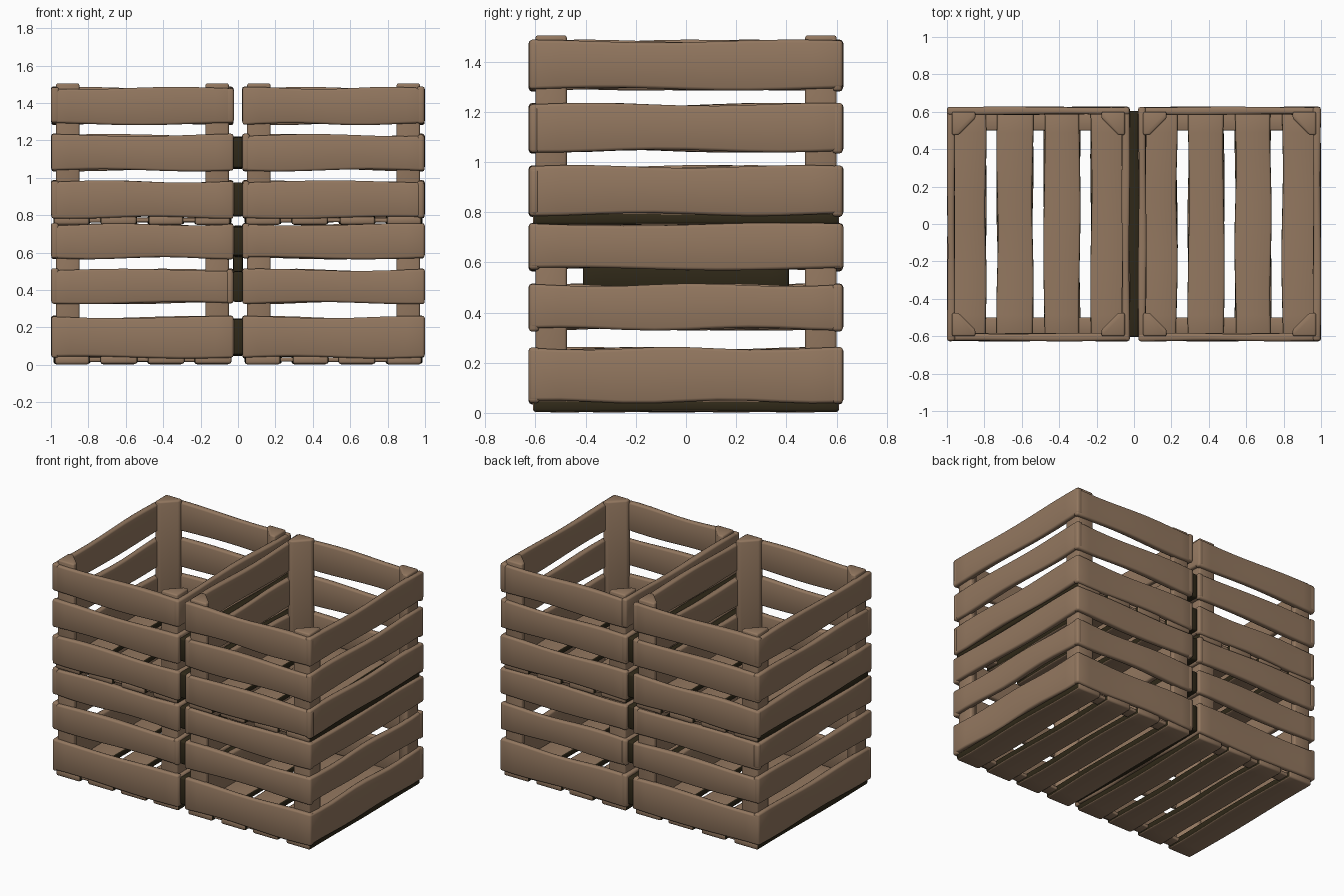
import bpy, bmesh, math, random
from mathutils import Vector

random.seed(4)
cube = bpy.data.objects.get("Cube")
if cube:
    bpy.data.objects.remove(cube)


def material(name, rgb):
    m = bpy.data.materials.new(name)
    m.use_nodes = True
    m.diffuse_color = (*rgb, 1)
    m.node_tree.nodes["Principled BSDF"].inputs["Base Color"].default_value = (*rgb, 1)
    return m


WOOD = material("brown_wood", (0.29, 0.185, 0.115))
SHADE = material("dark_stained_wood", (0.028, 0.021, 0.009))


def finish(name, bm, mats):
    bmesh.ops.recalc_face_normals(bm, faces=bm.faces)
    mesh = bpy.data.meshes.new(name)
    bm.to_mesh(mesh)
    bm.free()
    for m in mats:
        mesh.materials.append(m)
    obj = bpy.data.objects.new(name, mesh)
    bpy.context.collection.objects.link(obj)
    return obj


def round_edges(bm, width):
    sharp = [e for e in bm.edges if e.calc_face_angle(0) > 0.6]
    bmesh.ops.bevel(bm, geom=sharp, offset=width, segments=2, profile=0.5, affect='EDGES')


def board(name, lo, hi, mats=(WOOD,), warp=0.006, dark_edges=False):
    """Rounded plank between two corners, gently warped along its length."""
    lo, hi = Vector(lo), Vector(hi)
    size, mid = hi - lo, (lo + hi) / 2
    axis = max(range(3), key=lambda i: size[i])
    bm = bmesh.new()
    bmesh.ops.create_cube(bm, size=1)
    for v in bm.verts:
        v.co = Vector(v.co[i] * size[i] for i in range(3))
    along = [e for e in bm.edges
             if abs((e.verts[0].co - e.verts[1].co)[axis]) > size[axis] * 0.5]
    bmesh.ops.subdivide_edges(bm, edges=along, cuts=9, use_grid_fill=True)
    round_edges(bm, min(0.012, min(size) * 0.3))
    if dark_edges:
        bm.normal_update()
        for f in bm.faces:
            f.material_index = int(abs(f.normal.x) > 0.6)
    phase = random.uniform(0, 6)
    freq = random.uniform(5, 9)
    for v in bm.verts:
        t = v.co[axis]
        for i in range(3):
            if i != axis:
                side = 1.9 if v.co[i] > 0 else 0
                amount = warp if size[i] > 0.1 else warp * 0.4
                v.co[i] += amount * math.sin(freq * t + phase + side + i)
        v.co += mid
    return finish(name, bm, mats)


def post(name, x, y, sx, sy, z0, z1):
    """Corner post with its inner corner cut off."""
    near, mid, far = 0.025, 0.06, 0.15
    outline = [(near, near), (far, near), (far, mid), (mid, far), (near, far)]
    bm = bmesh.new()
    base = bm.faces.new([bm.verts.new((x + sx * a, y + sy * b, z0)) for a, b in outline])
    top = bmesh.ops.extrude_face_region(bm, geom=[base])["geom"]
    for v in top:
        if isinstance(v, bmesh.types.BMVert):
            v.co.z = z1
    bmesh.ops.recalc_face_normals(bm, faces=bm.faces)
    round_edges(bm, 0.01)
    return finish(name, bm, (WOOD,))


HALF_Y = 0.625
THICK = 0.04


def crate(tag, x0, x1, floor_z, rows, post_top):
    # slatted walls
    for n, (z0, z1) in enumerate(rows):
        for s, side in ((-1, "front"), (1, "back")):
            ya, yb = sorted((s * HALF_Y, s * (HALF_Y - THICK)))
            board(f"{tag}_{side}_slat_{n}", (x0, ya, z0), (x1, yb, z1))
        for xa, side in ((x0, "right"), (x1 - THICK, "left")):
            board(f"{tag}_{side}_slat_{n}", (xa, -HALF_Y, z0 + 0.004),
                  (xa + THICK, HALF_Y, z1 + 0.002))
    # corner posts
    for x, sx in ((x0, 1), (x1, -1)):
        for sy in (-1, 1):
            side = ("right" if sx > 0 else "left") + ("_front" if sy < 0 else "_back")
            post(f"{tag}_{side}_post", x, -HALF_Y * -sy, sx, -sy, floor_z + 0.02, post_top)
    # floor boards and the two cleats that carry them
    inset, gap = 0.015, 0.06
    width = (x1 - x0 - 2 * inset - 3 * gap) / 4
    for n in range(4):
        a = x0 + inset + n * (width + gap)
        board(f"{tag}_floor_board_{n}", (a, -HALF_Y + 0.015, floor_z),
              (a + width, HALF_Y - 0.015, floor_z + 0.045),
              (WOOD, SHADE), 0.004, True)
    for s in (-1, 1):
        ya, yb = sorted((s * 0.5, s * 0.59))
        board(f"{tag}_floor_cleat_{'front' if s < 0 else 'back'}",
              (x0 + 0.04, ya, floor_z + 0.012), (x1 - 0.04, yb, floor_z + 0.036), warp=0.002)


LOWER = [(0.04, 0.255), (0.33, 0.508), (0.57, 0.75)]
UPPER = [(0.787, 0.98), (1.04, 1.228), (1.287, 1.48)]
for side, x0, x1 in (("right", -0.998, -0.024), ("left", 0.024, 0.998)):
    crate(f"lower_{side}_crate", x0, x1, 0.004, LOWER, 0.755)
    crate(f"upper_{side}_crate", x0, x1, 0.75, UPPER, 1.505)

# dark packing strips where the neighbouring crates touch
for n, (z0, z1) in enumerate(LOWER + UPPER[:2]):
    board(f"packing_strip_{n}", (-0.03, -0.605, z0 + 0.01), (0.03, 0.605, z1 - 0.01),
          (SHADE,), 0.004)
board("packing_bridge", (-0.025, -0.41, 0.49), (0.025, 0.41, 0.59), (SHADE,), 0.003)

# soft shading with crisp edges
bpy.ops.object.select_all(action='DESELECT')
for obj in bpy.context.collection.objects:
    if obj.type == 'MESH':
        obj.select_set(True)
        bpy.context.view_layer.objects.active = obj
bpy.ops.object.shade_smooth_by_angle(angle=math.radians(50))
